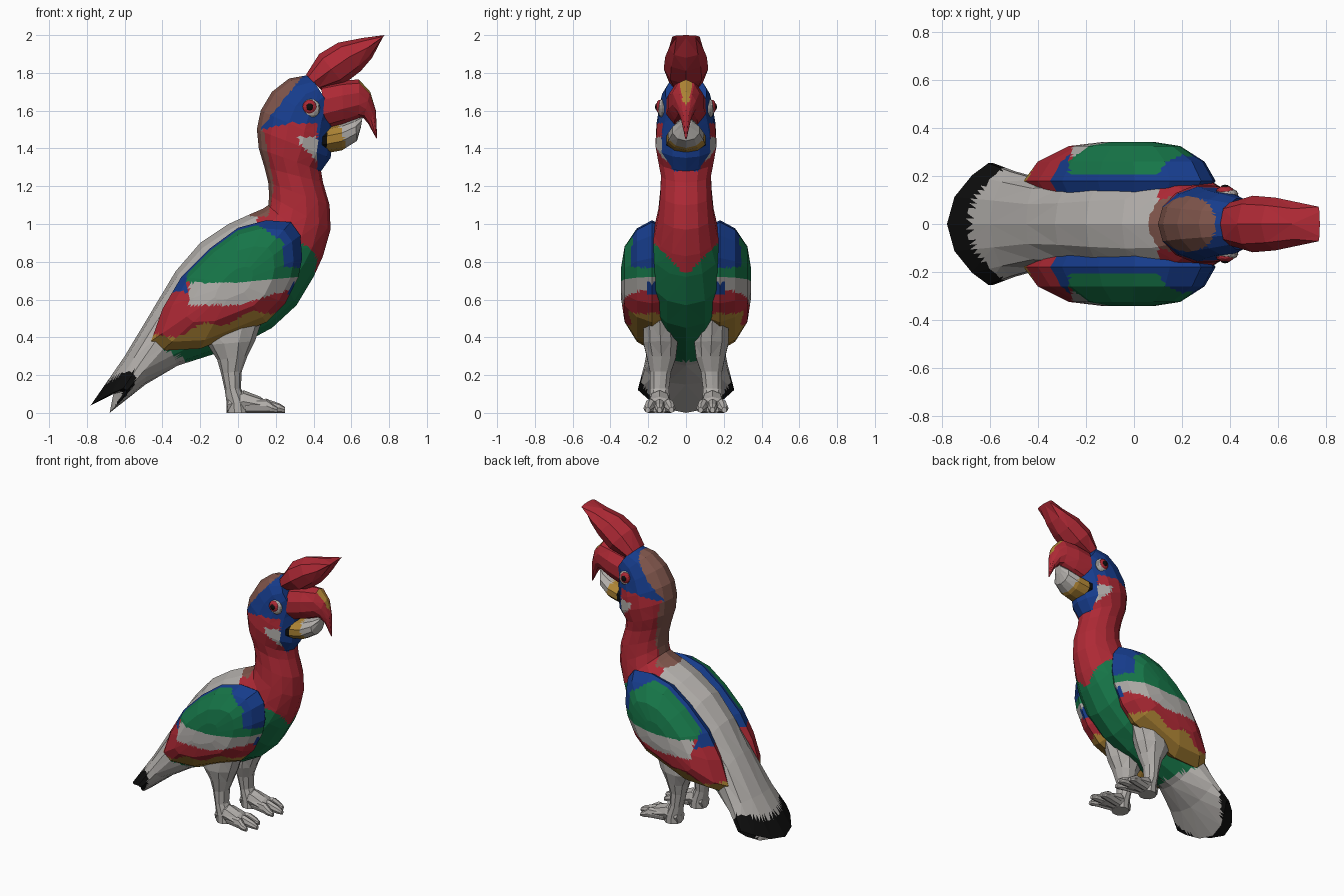
import bpy, bmesh, math
from mathutils import Vector

cube = bpy.data.objects.get("Cube")
if cube:
    bpy.data.objects.remove(cube)

# Flat colours
COLOURS = {
    "pale_grey": (0.44, 0.42, 0.40), "red": (0.42, 0.022, 0.035),
    "green": (0.008, 0.18, 0.065), "blue": (0.008, 0.045, 0.26),
    "brown": (0.21, 0.09, 0.07), "yellow": (0.42, 0.23, 0.035),
    "black": (0.004, 0.004, 0.004),
}
MATS = {}
for key, rgb in COLOURS.items():
    m = bpy.data.materials.new(key)
    m.use_nodes = True
    m.diffuse_color = (*rgb, 1)
    bsdf = next(n for n in m.node_tree.nodes if n.type == "BSDF_PRINCIPLED")
    bsdf.inputs["Base Color"].default_value = (*rgb, 1)
    bsdf.inputs["Roughness"].default_value = 0.8
    MATS[key] = m
NAMES = list(COLOURS)


def finish(name, bm, rule):
    """Colour each face by a rule on its centre, then make the object."""
    bmesh.ops.recalc_face_normals(bm, faces=bm.faces)
    for f in bm.faces:
        c = f.calc_center_median()
        f.material_index = NAMES.index(rule if isinstance(rule, str) else rule(c.x, abs(c.y), c.z))
    mesh = bpy.data.meshes.new(name)
    bm.to_mesh(mesh)
    bm.free()
    for key in NAMES:
        mesh.materials.append(MATS[key])
    ob = bpy.data.objects.new(name, mesh)
    bpy.context.collection.objects.link(ob)


def ring(ax, az, bx, bz, hw, yc=0.0, bend=(0, 0), n=14):
    """Ellipse from point a to point b in the side plane, with half width hw."""
    pts = []
    for i in range(n):
        t = math.tau * i / n
        u, s = math.cos(t), math.sin(t)
        pts.append(Vector(((ax + bx) / 2 + (ax - bx) / 2 * u + bend[0] * s * s, yc + hw * s,
                           (az + bz) / 2 + (az - bz) / 2 * u + bend[1] * s * s)))
    return pts


def loft(name, rings, rule, cuts=0, side=1, start=None):
    """Join rings with facets, close the ends, and cut finely for colour edges."""
    bm = bmesh.new()
    loops = [[bm.verts.new((p.x, p.y * side, p.z)) for p in r] for r in rings]
    n = len(loops[0])
    for lo, hi in zip(loops, loops[1:]):
        for i in range(n):
            j = (i + 1) % n
            bm.faces.new((lo[i], lo[j], hi[j], hi[i]))
    for lp, mid in ((loops[0], start), (loops[-1], None)):
        c = bm.verts.new(mid or sum((v.co for v in lp), Vector()) / n)
        for i in range(n):
            bm.faces.new((lp[i], lp[(i + 1) % n], c))
    bmesh.ops.triangulate(bm, faces=bm.faces)
    if cuts:
        bmesh.ops.subdivide_edges(bm, edges=bm.edges, cuts=cuts, use_grid_fill=True)
    finish(name, bm, rule)


# Body, tail, neck and head as one skin
def body_rule(x, y, z):
    if x < -0.69 + 2.7 * y * y:
        return "black"
    if z > 1.28:
        if z > 1.5 and z > 1.355 + 1.25 * x:
            return "brown"
        if x > 0.42 or (x > 0.3 and z > 1.53) or (z > 1.5 and x < 0.3 and z > 1.5 + 0.25 * (x - 0.14)):
            return "blue"
        if x > 0.32 and 1.75 - x < z < 1.46:
            return "pale_grey"
    if z > 1.04 and 0.06 < x < 0.19 - 0.18 * abs(z - 1.2):
        return "brown"
    if x < -0.4 or x + 1.9 * z < 0.255 or (x < 0.1 and z > 0.82 + 0.78 * x):
        return "pale_grey"
    return "red" if z > 0.73 + y else "green"


body = [
    ring(-.78, .04, -.68, .0, .26, bend=(.14, .11)),
    ring(-.60, .30, -.49, .15, .225, bend=(.04, .02)),
    ring(-.45, .55, -.32, .25, .19), ring(-.33, .75, -.10, .32, .20),
    ring(-.20, .90, .05, .38, .22), ring(-.05, 1.0, .18, .45, .235),
    ring(.06, 1.05, .31, .57, .23), ring(.13, 1.08, .40, .72, .20),
    ring(.16, 1.10, .45, .83, .17), ring(.165, 1.15, .49, .97, .15),
    ring(.16, 1.22, .485, 1.10, .14), ring(.14, 1.30, .45, 1.22, .135),
    ring(.11, 1.40, .44, 1.28, .15), ring(.10, 1.50, .49, 1.35, .165),
    ring(.12, 1.60, .50, 1.43, .16), ring(.18, 1.70, .50, 1.50, .145),
    ring(.27, 1.77, .50, 1.56, .13), ring(.38, 1.79, .50, 1.60, .11),
]
loft("body", body, body_rule, 4, start=(-.66, 0, .10))

# Crest
loft("crest", [
    ring(.36, 1.79, .44, 1.71, .09, n=8), ring(.43, 1.90, .56, 1.74, .118, n=8),
    ring(.53, 1.96, .65, 1.81, .11, n=8), ring(.66, 1.985, .71, 1.88, .09, n=8),
    ring(.775, 2.0, .765, 1.985, .072, n=8)], "red")

# Hooked upper beak and short lower beak
loft("upper_beak", [
    ring(.44, 1.74, .46, 1.50, .11, n=10), ring(.55, 1.76, .56, 1.53, .10, n=10),
    ring(.64, 1.765, .64, 1.56, .075, n=10), ring(.70, 1.70, .665, 1.56, .055, n=10),
    ring(.73, 1.60, .69, 1.53, .028, n=10), ring(.737, 1.45, .728, 1.46, .005, n=10)],
    lambda x, y, z: "yellow" if x > .64 and z > 1.64 and y < .02 + .2 * max(0, z - 1.68) else "red", 3)
loft("lower_beak", [
    ring(.45, 1.51, .44, 1.37, .11, n=10), ring(.55, 1.53, .55, 1.39, .10, n=10),
    ring(.62, 1.555, .63, 1.44, .075, n=10), ring(.66, 1.57, .65, 1.51, .03, n=10)],
    lambda x, y, z: "black" if x < .465 else "yellow" if x + .3 * (z - 1.45) < .56 else "pale_grey", 3)


# Wings: domed shells built from one outline
def wing_rule(x, y, z):
    if z > .66 - .5 * (x + .3) and y < .205 and z > .62 and x < .3:
        return "blue"
    if z > .77 and (x > .24 or x + 1.5 * z > 1.6):
        return "blue"
    if x < -.27 and z > .64:
        return "blue"
    if z > .69 + .1 * max(0, x) and x > -.3:
        return "green"
    if z > .57 + .3 * max(0, x) and x > -.26:
        return "pale_grey"
    return "red" if z > .5 + .25 * x + .02 * math.sin(25 * x) else "yellow"


OUTLINE = [(.28, 1.01), (.15, 1.02), (0, .98), (-.15, .87), (-.30, .72), (-.40, .55), (-.46, .38),
           (-.40, .33), (-.20, .34), (0, .42), (.15, .48), (.25, .58), (.32, .72), (.34, .82), (.33, .94)]
LAYERS = [(.9, .12), (1, .18), (.87, .26), (.58, .325), (.25, .343)]
MID = Vector((-.01, 0, .69))
wing = [[MID + Vector(((x - MID.x) * s, y, (z - MID.z) * s)) for x, z in OUTLINE] for s, y in LAYERS]


# Eyes: flattened balls set into the face
def eye_ball(name, x, y, z, r, depth, colour):
    bm = bmesh.new()
    bmesh.ops.create_uvsphere(bm, u_segments=12, v_segments=8, radius=r)
    for v in bm.verts:
        v.co = (v.co.x + x, v.co.y * depth / r + y, v.co.z + z)
    finish(name, bm, colour)


for word, side in (("left", 1), ("right", -1)):
    loft(word + "_wing", wing, wing_rule, 5, side)
    eye_ball(word + "_eye_patch", .385, side * .126, 1.612, .05, .024, "pale_grey")
    eye_ball(word + "_eye_ring", .38, side * .137, 1.62, .038, .022, "red")
    eye_ball(word + "_pupil", .38, side * .152, 1.62, .02, .012, "black")
    # Leg from thigh to ankle
    loft(word + "_leg", [
        ring(.13, .50, -.17, .42, .09, .14, n=10), ring(.09, .38, -.16, .36, .095, .135, n=10),
        ring(.05, .30, -.11, .28, .08, .13, n=10), ring(.02, .22, -.09, .21, .058, .135, n=10),
        ring(.015, .13, -.07, .12, .052, .14, n=10), ring(.05, .06, -.06, .05, .058, .14, n=10),
        ring(.06, 0, -.06, 0, .06, .14, n=10)], "pale_grey", side=side)
    # Foot pad and three spread toes
    loft(word + "_foot", [
        ring(-.05, .09, -.06, 0, .045, .14, n=8), ring(.03, .12, .03, 0, .06, .14, n=8),
        ring(.12, .085, .12, 0, .07, .14, n=8), ring(.16, .05, .16, 0, .05, .14, n=8)],
        "pale_grey", side=side)
    for toe, dy, tip in (("inner", -.05, .22), ("middle", 0, .25), ("outer", .05, .21)):
        loft(f"{word}_{toe}_toe", [
            ring(.04, .07, .04, 0, .025, .14 + dy * .6, n=8),
            ring(.15, .075, .15, 0, .028, .14 + dy, n=8),
            ring(tip - .03, .05, tip - .03, 0, .025, .14 + dy * 1.2, n=8),
            ring(tip, .03, tip, 0, .013, .14 + dy * 1.25, n=8)], "pale_grey", side=side)
